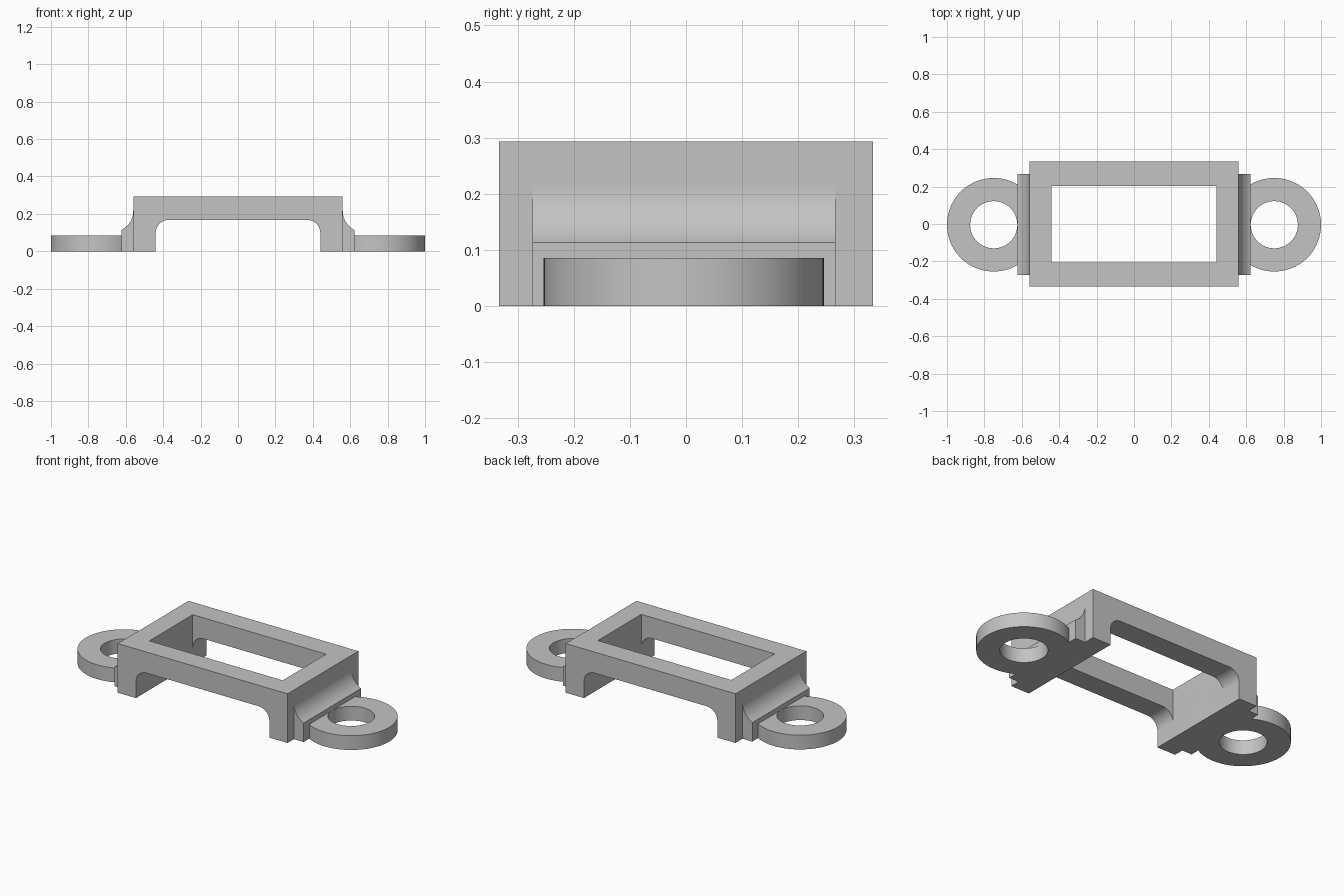
import bpy, bmesh
from math import sin, cos, pi, asin, sqrt, radians

cube = bpy.data.objects.get("Cube")
if cube:
    bpy.data.objects.remove(cube)

grey = bpy.data.materials.new("plain grey")
grey.use_nodes = True
colour = (0.55, 0.55, 0.55, 1)
grey.diffuse_color = colour
grey.node_tree.nodes["Principled BSDF"].inputs["Base Color"].default_value = colour


def make_object(name, bm):
    bmesh.ops.recalc_face_normals(bm, faces=bm.faces)
    mesh = bpy.data.meshes.new(name)
    bm.to_mesh(mesh)
    bm.free()
    mesh.materials.append(grey)
    obj = bpy.data.objects.new(name, mesh)
    bpy.context.collection.objects.link(obj)
    return obj


def extrude_profile(name, profile, y0, y1):
    """Closed x-z profile extruded along y."""
    bm = bmesh.new()
    face = bm.faces.new([bm.verts.new((x, y0, z)) for x, z in profile])
    out = bmesh.ops.extrude_face_region(bm, geom=[face])
    moved = [v for v in out["geom"] if isinstance(v, bmesh.types.BMVert)]
    bmesh.ops.translate(bm, vec=(0, y1 - y0, 0), verts=moved)
    return make_object(name, bm)


def ring(name, x, y, outer, inner, height, steps=96):
    """Flat ring standing on the ground."""
    bm = bmesh.new()
    loops = []
    for r, z in ((outer, 0), (outer, height), (inner, height), (inner, 0)):
        loops.append([bm.verts.new((x + r * cos(2 * pi * i / steps),
                                    y + r * sin(2 * pi * i / steps), z))
                      for i in range(steps)])
    for k in range(4):
        a, b = loops[k], loops[(k + 1) % 4]
        for i in range(steps):
            j = (i + 1) % steps
            bm.faces.new((a[i], a[j], b[j], b[i]))
    return make_object(name, bm)


def smooth(obj):
    bpy.ops.object.select_all(action="DESELECT")
    obj.select_set(True)
    bpy.context.view_layer.objects.active = obj
    bpy.ops.object.shade_smooth_by_angle(angle=radians(25))


# Bridge frame: arch profile with rounded inner corners
half, inner, top, under, r = 0.56, 0.44, 0.293, 0.168, 0.07
corner = [(inner - r + r * cos(pi / 2 * i / 10), under - r + r * sin(pi / 2 * i / 10))
          for i in range(11)]
right = [(half, top), (half, 0), (inner, 0)] + corner
arch = right + [(-x, z) for x, z in reversed(right)]
frame = extrude_profile("bridge_frame", arch, -0.333, 0.333)

# Rectangular window through the top of the frame
window = [(-inner, -0.1), (inner, -0.1), (inner, 0.4), (-inner, 0.4)]
cutter = extrude_profile("window_cutter", window, -0.207, 0.202)
cutter.hide_render = True
cut = frame.modifiers.new("window", "BOOLEAN")
cut.operation = "DIFFERENCE"
cut.solver = "EXACT"
cut.object = cutter
bpy.context.view_layer.objects.active = frame
bpy.ops.object.modifier_apply(modifier=cut.name)
bpy.data.objects.remove(cutter)
smooth(frame)

# Concave gussets and mounting rings at both ends
edge, shoulder, sweep = 0.624, 0.113, 0.115
width = edge - half
rise = sqrt(sweep ** 2 - (sweep - width) ** 2)
end = asin(rise / sweep)
curve = [(half + sweep - sweep * cos(end * i / 10),
          shoulder + rise - sweep * sin(end * i / 10)) for i in range(11)]
gusset = [(half - 0.02, 0), (half - 0.02, shoulder + rise)] + curve + [(edge, 0)]
for side, s in (("left", 1), ("right", -1)):
    smooth(extrude_profile(side + "_gusset", [(s * x, z) for x, z in gusset],
                           -0.274, 0.267))
    smooth(ring(side + "_mounting_ring", s * 0.75, -0.004, 0.25, 0.126, 0.085))
